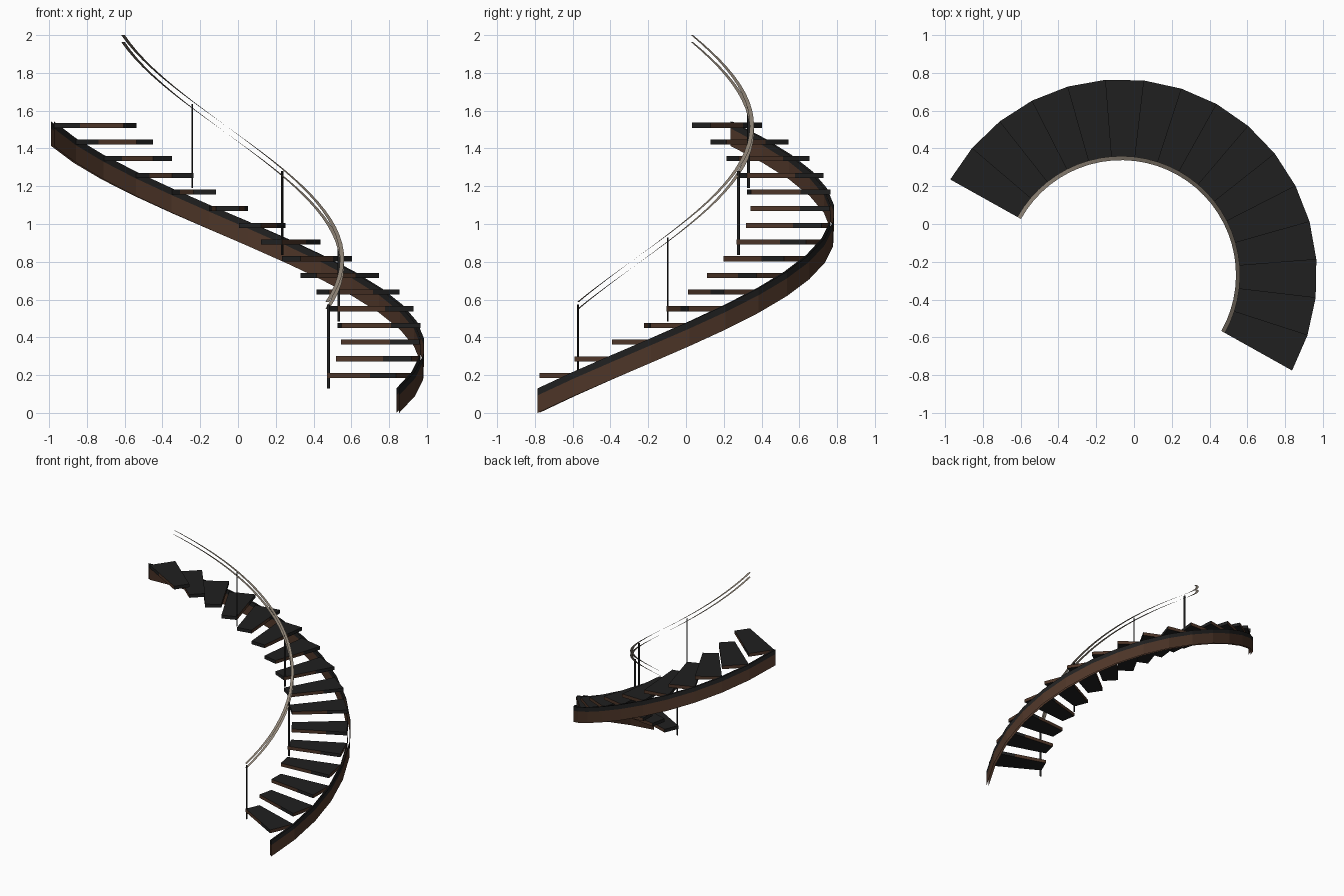
import bpy
from math import sin, cos, radians

if "Cube" in bpy.data.objects:
    bpy.data.objects.remove(bpy.data.objects["Cube"])

CX, CY = -0.068, -0.27          # centre of the half-turn
A0, STEPS = -29.2, 16
DA = 180.0 / STEPS
RISE = 1.413                    # climb over the half-turn


def mat(name, c):
    m = bpy.data.materials.new(name)
    m.diffuse_color = (*c, 1)
    m.use_nodes = True
    m.node_tree.nodes["Principled BSDF"].inputs["Base Color"].default_value = m.diffuse_color
    return m


dark = mat("charcoal", (0.0145, 0.0145, 0.0145))
brown = mat("dark_wood", (0.075, 0.036, 0.021))
taupe = mat("rail_taupe", (0.28, 0.235, 0.185))


def pt(r, deg, z):
    a = radians(deg)
    return (CX + r * cos(a), CY + r * sin(a), z)


def make(name, verts, faces, mats, idx=None):
    me = bpy.data.meshes.new(name)
    me.from_pydata(verts, [], faces)
    for m in mats:
        me.materials.append(m)
    if idx:
        for p, i in zip(me.polygons, idx):
            p.material_index = i
    me.update()
    ob = bpy.data.objects.new(name, me)
    bpy.context.collection.objects.link(ob)
    return ob


def helix_strip(name, a, b, n, m, flip=False):
    """Ribbon swept up the helix between two (radius, height) points."""
    verts, faces = [], []
    for i in range(n + 1):
        t = i / n
        for r, z in (a, b):
            verts.append(pt(r, A0 + 180 * t, z + RISE * t))
    for i in range(n):
        f = (2 * i, 2 * i + 2, 2 * i + 3, 2 * i + 1)
        faces.append(f[::-1] if flip else f)
    return make(name, verts, faces, [m])


# Treads: wedges with dark top and bottom, brown edges
RI, RM, RO, TH = 0.617, 0.88, 1.037, 0.027
for i in range(STEPS):
    a, b = A0 + i * DA, A0 + (i + 1) * DA
    z = 0.198 + RISE / STEPS * i
    ring = [(RI, a), (RM, a), (RO, a), (RO, b), (RM, b), (RI, b)]
    verts = [pt(r, d, z + h) for h in (-TH / 2, TH / 2) for r, d in ring]
    faces = [(5, 4, 3, 2, 1, 0), (6, 7, 8, 9, 10, 11)]
    faces += [(k, (k + 1) % 6, (k + 1) % 6 + 6, k + 6) for k in range(6)]
    make(f"tread_{i + 1}", verts, faces, [dark, brown],
         [0, 0, 1, 0, 1, 0, 1, 0])

# Outer stringer: two open walls, dark band along the top
for side, r in (("outer", 1.056), ("inner", 1.039)):
    fl = side == "inner"
    helix_strip(f"stringer_{side}_wall", (r, 0.0), (r, 0.093), STEPS, brown, fl)
    helix_strip(f"stringer_{side}_band", (r, 0.093), (r, 0.13), STEPS, dark, fl)

# Handrail: upper and lower ribbons
helix_strip("handrail_top", (0.608, 0.587), (0.63, 0.587), 32, taupe, True)
helix_strip("handrail_bottom", (0.608, 0.55), (0.63, 0.55), 32, taupe)

# Balusters: flat bars every four treads
for k in range(4):
    d = A0 + 45 * k + 0.3
    z = RISE / 4 * k
    ring = [(0.619, d - 0.25), (0.633, d - 0.25), (0.633, d + 0.25), (0.619, d + 0.25)]
    verts = [pt(r, e, z + h) for h in (0.13, 0.575) for r, e in ring]
    faces = [(3, 2, 1, 0), (4, 5, 6, 7)]
    faces += [(j, (j + 1) % 4, (j + 1) % 4 + 4, j + 4) for j in range(4)]
    make(f"baluster_{k + 1}", verts, faces, [dark])
